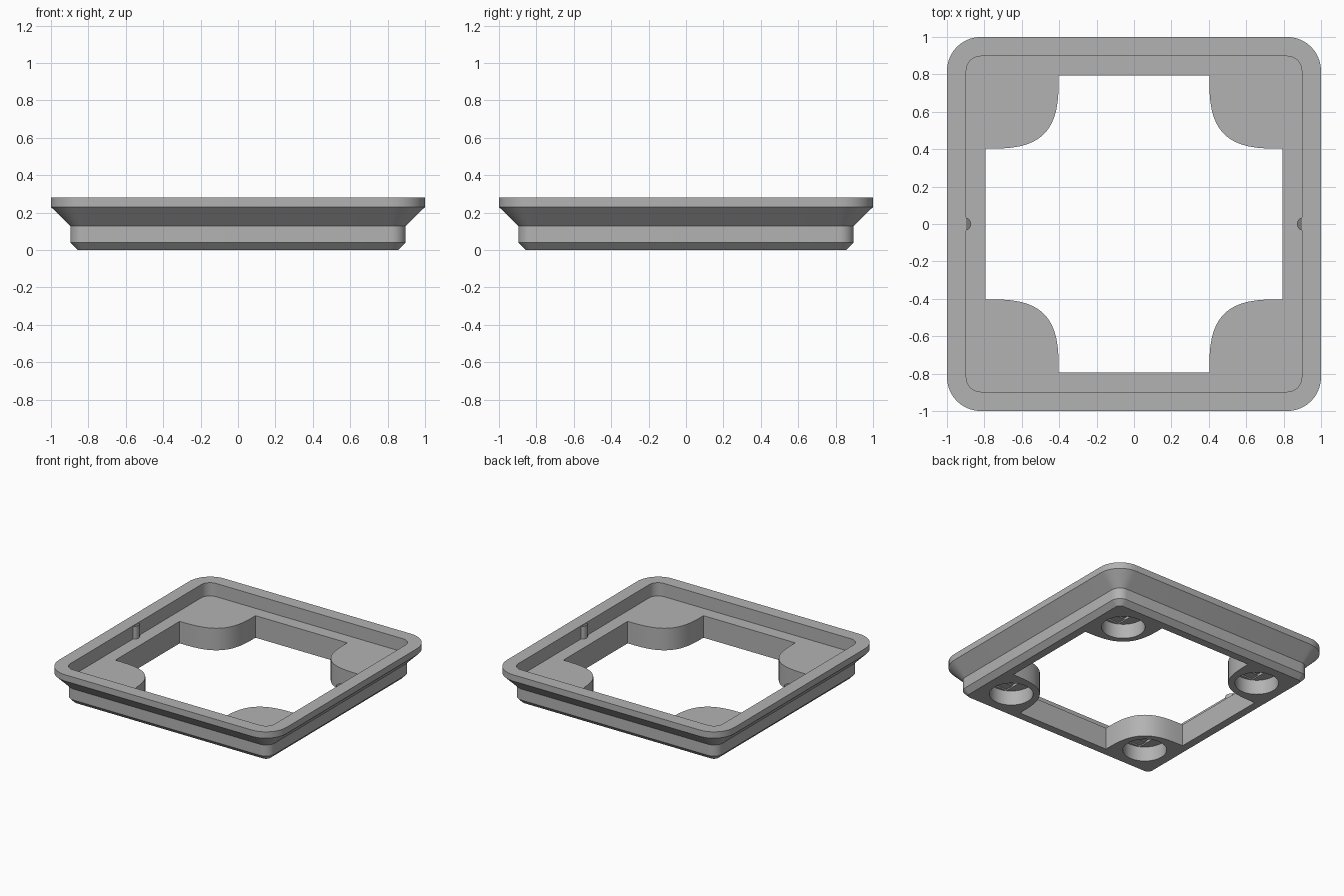
import bpy, bmesh, math

if "Cube" in bpy.data.objects:
    bpy.data.objects.remove(bpy.data.objects["Cube"])


def material(name, v):
    m = bpy.data.materials.new(name)
    m.diffuse_color = (v, v, v, 1)
    m.use_nodes = True
    m.node_tree.nodes["Principled BSDF"].inputs["Base Color"].default_value = m.diffuse_color
    return m


grey = material("mid grey", 0.45)
dark = material("dark grey", 0.2)


def rounded_square(h, r, n=10):
    """Outline of a square with half width h and corner radius r."""
    pts = []
    for q in range(4):
        cx = (h - r) * (1 if q in (0, 3) else -1)
        cy = (h - r) * (1 if q < 2 else -1)
        for i in range(n + 1):
            a = math.pi / 2 * (q + i / n)
            pts.append((cx + r * math.cos(a), cy + r * math.sin(a)))
    return pts


def loft(name, rings, mat=grey, helper=False):
    """Closed solid through (outline, z) rings."""
    bm = bmesh.new()
    loops = [[bm.verts.new((x, y, z)) for x, y in o] for o, z in rings]
    for a, b in zip(loops, loops[1:]):
        for i in range(len(a)):
            j = (i + 1) % len(a)
            bm.faces.new((a[i], a[j], b[j], b[i]))
    bm.faces.new(loops[0][::-1])
    bm.faces.new(loops[-1])
    bmesh.ops.recalc_face_normals(bm, faces=bm.faces)
    me = bpy.data.meshes.new(name)
    bm.to_mesh(me)
    bm.free()
    me.materials.append(mat)
    ob = bpy.data.objects.new(name, me)
    bpy.context.collection.objects.link(ob)
    ob.hide_render = helper
    return ob


def circle(cx, cy, r, n=48):
    return [(cx + r * math.cos(2 * math.pi * i / n),
             cy + r * math.sin(2 * math.pi * i / n)) for i in range(n)]


def box(cx, cy, hx, hy):
    return [(cx - hx, cy - hy), (cx + hx, cy - hy), (cx + hx, cy + hy), (cx - hx, cy + hy)]


TOP, FLOOR = 0.28, 0.175

# stepped outer body
profile = [(0.858, 0.039, 0), (0.896, 0.077, 0.039), (0.896, 0.077, 0.127),
           (1.0, 0.181, 0.23), (1.0, 0.181, TOP)]
frame = loft("frame", [(rounded_square(h, r), z) for h, r, z in profile])

cutters = []
# shallow recess inside the rim
o = rounded_square(0.897, 0.077)
cutters.append(loft("recess_cutter", [(o, FLOOR), (o, 0.5)], helper=True))

# cross-shaped opening, with bulging corner pads
W, A, EXP = 0.795, 0.403, 3.1
corner = []
for i in range(25):
    t = math.pi / 2 * i / 24
    corner.append((W - (W - A) * max(0, math.sin(t)) ** (2 / EXP),
                   W - (W - A) * max(0, math.cos(t)) ** (2 / EXP)))
cross = []
for q in range(4):
    c, s = [(1, 0), (0, 1), (-1, 0), (0, -1)][q]
    cross += [(c * x - s * y, s * x + c * y) for x, y in corner]
cutters.append(loft("opening_cutter", [(cross, -0.2), (cross, 0.5)], helper=True))

# magnet pockets with a stepped ceiling underneath each corner
M, R, S = 0.627, 0.157, 0.072
for sx in (-1, 1):
    for sy in (-1, 1):
        x, y = sx * M, sy * M
        for label, out, z in (("pocket", circle(x, y, R), 0.116),
                              ("slot", box(x, y, S, 0.138), 0.126),
                              ("square", box(x, y, S, S), 0.136)):
            cutters.append(loft(label + "_cutter", [(out, -0.1), (out, z)], helper=True))

for c in cutters:
    m = frame.modifiers.new(c.name, 'BOOLEAN')
    m.operation = 'DIFFERENCE'
    m.solver = 'EXACT'
    m.object = c
bpy.context.view_layer.objects.active = frame
frame.select_set(True)
for m in list(frame.modifiers):
    bpy.ops.object.modifier_apply(modifier=m.name)
for c in cutters:
    bpy.data.objects.remove(c)
bpy.ops.object.shade_smooth_by_angle(angle=math.radians(25))

# small half-round locating pegs on the side walls, with dark tops
for side, sx in (("left", -1), ("right", 1)):
    half = [(sx * (0.899 - 0.027 * math.cos(a)), 0.034 * math.sin(a))
            for a in [math.pi * (i / 12 - 0.5) for i in range(13)]]
    peg = loft(side + "_peg", [(half, FLOOR - 0.01), (half, TOP - 0.005)])
    peg.data.materials.append(dark)
    for f in peg.data.polygons:
        f.material_index = 1 if f.normal.z > 0.5 else 0
